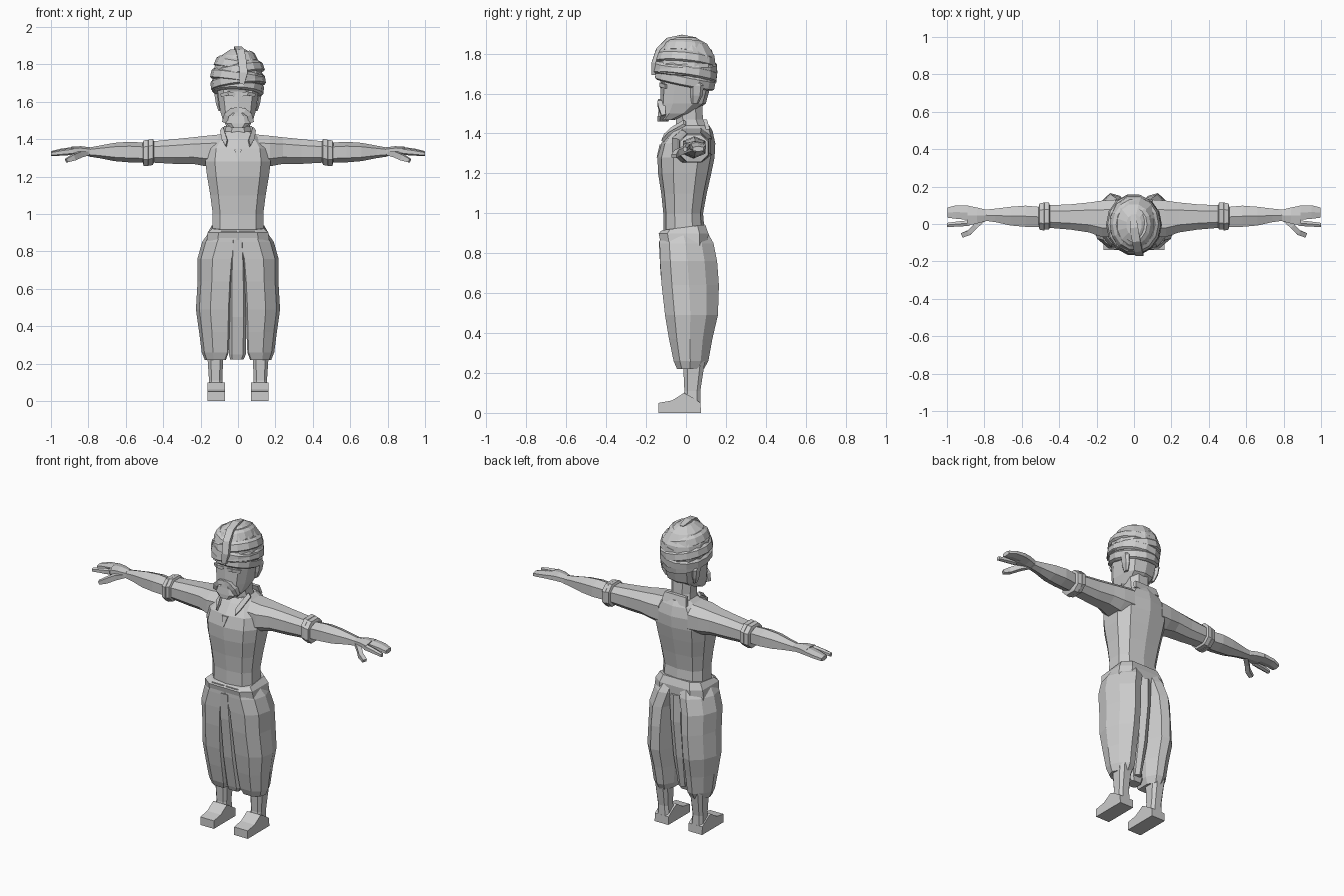
import bpy, bmesh, math
from mathutils import Vector, Matrix

grey = bpy.data.materials.new("plain_grey")
grey.diffuse_color = (0.6, 0.6, 0.6, 1)


def make(name, bm, mirror=False):
    bmesh.ops.recalc_face_normals(bm, faces=bm.faces)
    me = bpy.data.meshes.new(name)
    bm.to_mesh(me)
    bm.free()
    me.materials.append(grey)
    ob = bpy.data.objects.new(name, me)
    bpy.context.collection.objects.link(ob)
    if mirror:
        ob.modifiers.new("mirror", 'MIRROR').use_mirror_merge = False
    return ob


def skin(bm, rings):
    """Join rings of points into a closed tube."""
    vs = [[bm.verts.new(p) for p in r] for r in rings]
    n = len(vs[0])
    for a, b in zip(vs, vs[1:]):
        for i in range(n):
            bm.faces.new((a[i], a[(i + 1) % n], b[(i + 1) % n], b[i]))
    bm.faces.new(vs[0])
    bm.faces.new(vs[-1])


def oval(n, power):
    """Unit cross-section between a circle and a square."""
    off = math.pi / n
    k = max(abs(math.cos(off + math.tau * i / n)) ** power for i in range(n))
    f = lambda v: 0.5 + 0.5 * math.copysign(abs(v) ** power, v) / k
    ang = [off + math.tau * i / n for i in range(n)]
    return [(f(math.cos(w)), f(math.sin(w))) for w in ang]


def loft(name, axis, rows, n=8, power=0.8, mirror=False, section=None, slope=0):
    """rows: (position on axis, a_min, a_max, b_min, b_max); slope raises the last ring towards the back."""
    section = section or oval(n, power)
    rings = []
    for t, a0, a1, b0, b1 in rows:
        pts = [(a0 + (a1 - a0) * u, b0 + (b1 - b0) * v) for u, v in section]
        rings.append([(a, b, t) if axis == 'z' else (t, a, b) for a, b in pts])
    rings[-1] = [(x, y, z + slope * (y + .1)) for x, y, z in rings[-1]]
    bm = bmesh.new()
    skin(bm, rings)
    return make(name, bm, mirror)


def slab(name, pts, depth, mirror=False):
    """Outline of 3D points thickened by the vector depth."""
    bm = bmesh.new()
    d = Vector(depth)
    skin(bm, [[Vector(p) for p in pts], [Vector(p) + d for p in pts]])
    return make(name, bm, mirror)


def strip(name, path, w, t, mirror=False, side=(1, 0, 0)):
    """Flat ribbon of half width w and half thickness t along a path."""
    bm = bmesh.new()
    pts = [Vector(p) for p in path]
    rings = []
    for i, p in enumerate(pts):
        d = (pts[min(i + 1, len(pts) - 1)] - pts[max(i - 1, 0)]).normalized()
        nrm = d.cross(Vector(side)).normalized()
        s = nrm.cross(d).normalized()
        taper = 0.6 if i in (0, len(pts) - 1) else 1
        rings.append([p + s * w * taper * a + nrm * t * b
                      for a, b in ((-1, -1), (1, -1), (1, 1), (-1, 1))])
    skin(bm, rings)
    return make(name, bm, mirror)


# Shirt body
loft("shirt", 'z', [
    (0.90, -.138, .138, -.11, .09), (1.00, -.135, .135, -.11, .082),
    (1.10, -.148, .148, -.12, .10), (1.20, -.165, .165, -.135, .122),
    (1.28, -.175, .175, -.138, .138), (1.35, -.165, .165, -.12, .142),
    (1.41, -.12, .12, -.075, .13), (1.44, -.075, .075, -.05, .115)], n=10, power=0.72)

# Sleeves, cuffs, forearms
loft("sleeve", 'x', [
    (.10, -.07, .13, 1.25, 1.425), (.17, -.07, .125, 1.255, 1.418),
    (.24, -.045, .115, 1.268, 1.41), (.34, -.03, .105, 1.268, 1.40),
    (.46, -.02, .10, 1.275, 1.388)], mirror=True)
loft("cuff_inner", 'x', [(.45, -.02, .10, 1.275, 1.39), (.455, -.03, .115, 1.262, 1.402),
                         (.478, -.03, .115, 1.258, 1.398), (.484, -.02, .10, 1.27, 1.385)], mirror=True)
loft("cuff_outer", 'x', [(.472, -.02, .10, 1.27, 1.39), (.48, -.035, .115, 1.255, 1.397),
                         (.505, -.03, .11, 1.258, 1.393), (.51, -.01, .09, 1.28, 1.38)], mirror=True)
loft("forearm", 'x', [
    (.49, -.015, .09, 1.28, 1.375), (.58, -.015, .098, 1.282, 1.38),
    (.66, -.008, .092, 1.288, 1.375), (.74, .01, .082, 1.302, 1.362),
    (.80, .018, .076, 1.31, 1.352)], n=6, mirror=True)

# Hand: palm, finger group, index finger, thumb
loft("palm", 'x', [(.79, .016, .076, 1.312, 1.354), (.84, .002, .088, 1.318, 1.36),
                   (.89, -.008, .098, 1.32, 1.358)], n=6, mirror=True)
loft("fingers", 'x', [(.885, .022, .098, 1.322, 1.356), (.95, .028, .10, 1.318, 1.347),
                      (.998, .034, .088, 1.31, 1.335)], n=6, mirror=True)
loft("index_finger", 'x', [(.88, -.01, .02, 1.318, 1.353), (.94, -.014, .014, 1.314, 1.344),
                           (1.0, -.016, .006, 1.31, 1.332)], n=6, mirror=True)
strip("thumb", [(.80, .03, 1.325), (.845, -.01, 1.318), (.88, -.045, 1.302), (.918, -.06, 1.285)],
      .016, .013, mirror=True, side=(0, 0, 1))

# Trousers: legs flat in front and rounded behind, hips, crotch, front panel, back fold
leg_section = [(.05, 0), (.58, 0), (.9, .18), (1, .48), (.84, .78), (.5, 1), (.22, .95), (0, .62), (0, .08)]
loft("trouser_leg", 'z', [
    (.91, 0, .15, -.13, .105), (.85, 0, .192, -.132, .138),
    (.76, .025, .217, -.13, .156), (.64, .035, .216, -.122, .165), (.49, .042, .225, -.105, .16),
    (.37, .045, .208, -.085, .132), (.26, .05, .194, -.062, .112), (.22, .065, .178, -.045, .09)],
    mirror=True, section=leg_section)
loft("hips", 'z', [(.84, -.17, .17, -.125, .11), (.90, -.162, .162, -.137, .112),
                   (.918, -.14, .14, -.118, .096)], power=0.5, slope=.13)
loft("crotch", 'z', [(.76, -.03, .03, -.10, .08), (.82, -.06, .06, -.115, .10),
                     (.90, -.10, .10, -.13, .11)], power=0.6)
loft("front_panel", 'z', [(.222, -.042, .03, -.045, .02), (.25, -.048, .042, -.055, .03),
                          (.45, -.047, .044, -.097, .03), (.70, -.045, .042, -.128, .04),
                          (.86, -.036, .032, -.136, .04)], power=0.45)
loft("back_fold", 'z', [(.25, -.02, .025, -.01, .05), (.45, -.032, .032, .02, .09),
                        (.68, -.034, .034, .03, .118), (.85, -.04, .04, .04, .12)], n=6)

# Shins and shoes
loft("shin", 'z', [(.04, .076, .158, -.02, .073), (.11, .084, .155, -.008, .072),
                   (.26, .078, .165, -.015, .095)], power=0.6, mirror=True)
slab("shoe", [(.07, -.138, 0), (.07, .075, 0), (.07, .073, .05), (.07, .02, .085),
              (.07, -.01, .1), (.07, -.07, .062), (.07, -.138, .05)], (.094, 0, 0), mirror=True)

# Neck and collar
loft("neck", 'z', [(1.41, -.075, .075, -.05, .11), (1.47, -.064, .064, -.05, .085),
                   (1.58, -.07, .07, -.06, .08)])
slab("collar_flap", [(.076, .0, 1.46), (.066, -.06, 1.425), (.054, -.098, 1.39), (.062, -.112, 1.357),
                     (.085, -.08, 1.395), (.092, 0, 1.44)], (.004, -.012, .008), mirror=True)
slab("collar_back", [(-.085, .10, 1.42), (.085, .10, 1.42), (.075, .085, 1.47), (-.075, .085, 1.47)],
     (0, .02, 0))
slab("neck_slit", [(-.02, -.124, 1.345), (.02, -.124, 1.345), (0, -.139, 1.28)], (0, -.008, 0))

# Head
loft("head", 'z', [(1.468, -.06, .06, -.125, -.06), (1.50, -.08, .08, -.127, .03),
                   (1.55, -.095, .095, -.126, .095), (1.64, -.108, .108, -.122, .12),
                   (1.72, -.11, .11, -.12, .12)], n=10, power=0.7)
loft("ear", 'z', [(1.55, .088, .104, .03, .06), (1.59, .092, .118, .025, .08),
                  (1.64, .095, .126, .025, .085), (1.66, .10, .12, .03, .07)], n=6, mirror=True)
loft("chin_beard", 'z', [(1.46, -.036, .036, -.142, -.09), (1.485, -.064, .064, -.142, -.07),
                         (1.525, -.05, .05, -.137, -.07), (1.55, -.02, .02, -.135, -.07)], power=0.6)
strip("moustache", [(.0, -.124, 1.558), (.035, -.126, 1.552), (.06, -.12, 1.53), (.072, -.112, 1.49)],
      .018, .014, mirror=True, side=(0, 1, 0))
slab("nose", [(-.018, -.115, 1.64), (.018, -.115, 1.64), (.026, -.115, 1.57), (0, -.148, 1.572),
              (-.026, -.115, 1.57)], (0, .02, 0))
strip("brow", [(.015, -.122, 1.637), (.05, -.126, 1.645), (.09, -.10, 1.635)], .008, .01,
      mirror=True, side=(0, 1, 0))

# Turban core
loft("turban_core", 'z', [(1.655, -.118, .118, -.125, .14), (1.72, -.135, .135, -.15, .15),
                          (1.79, -.124, .124, -.145, .142), (1.85, -.086, .086, -.11, .105),
                          (1.88, -.04, .04, -.06, .05)], n=12, power=0.95)


def wrap(name, z, rx, ry, h, pitch, roll, shrink, cy=-.003, n=14):
    """Tilted cloth band; leans in at the top by shrink."""
    m = Matrix.Translation((0, cy, z)) @ Matrix.Rotation(roll, 4, 'Y') @ Matrix.Rotation(pitch, 4, 'X')
    prof = [(-h, .92), (-h * .75, 1.0), (h * .5, 1.0 - shrink * .6), (h, .92 - shrink)]
    bm = bmesh.new()
    skin(bm, [[m @ Vector((rx * s * math.cos(math.tau * i / n), ry * s * math.sin(math.tau * i / n), dz))
               for i in range(n)] for dz, s in prof])
    return make(name, bm)


# Turban wraps: height, radii, half height, tilts, lean
for i, row in enumerate([(1.672, .138, .155, .03, -.20, .05, .0),
                         (1.705, .148, .164, .03, -.14, -.12, .02),
                         (1.735, .148, .165, .03, -.04, .14, .04),
                         (1.768, .142, .158, .03, -.10, -.18, .07),
                         (1.800, .128, .147, .03, -.02, .18, .12),
                         (1.832, .104, .126, .03, -.05, -.14, .2)]):
    wrap("turban_wrap_%d" % i, *row)

# Cloth end folded over the top and down the front
strip("turban_tail", [(-.005, .05, 1.872), (0, -.02, 1.885), (.012, -.09, 1.87), (.022, -.14, 1.82),
                      (.03, -.162, 1.755), (.02, -.162, 1.695)], .022, .01)
